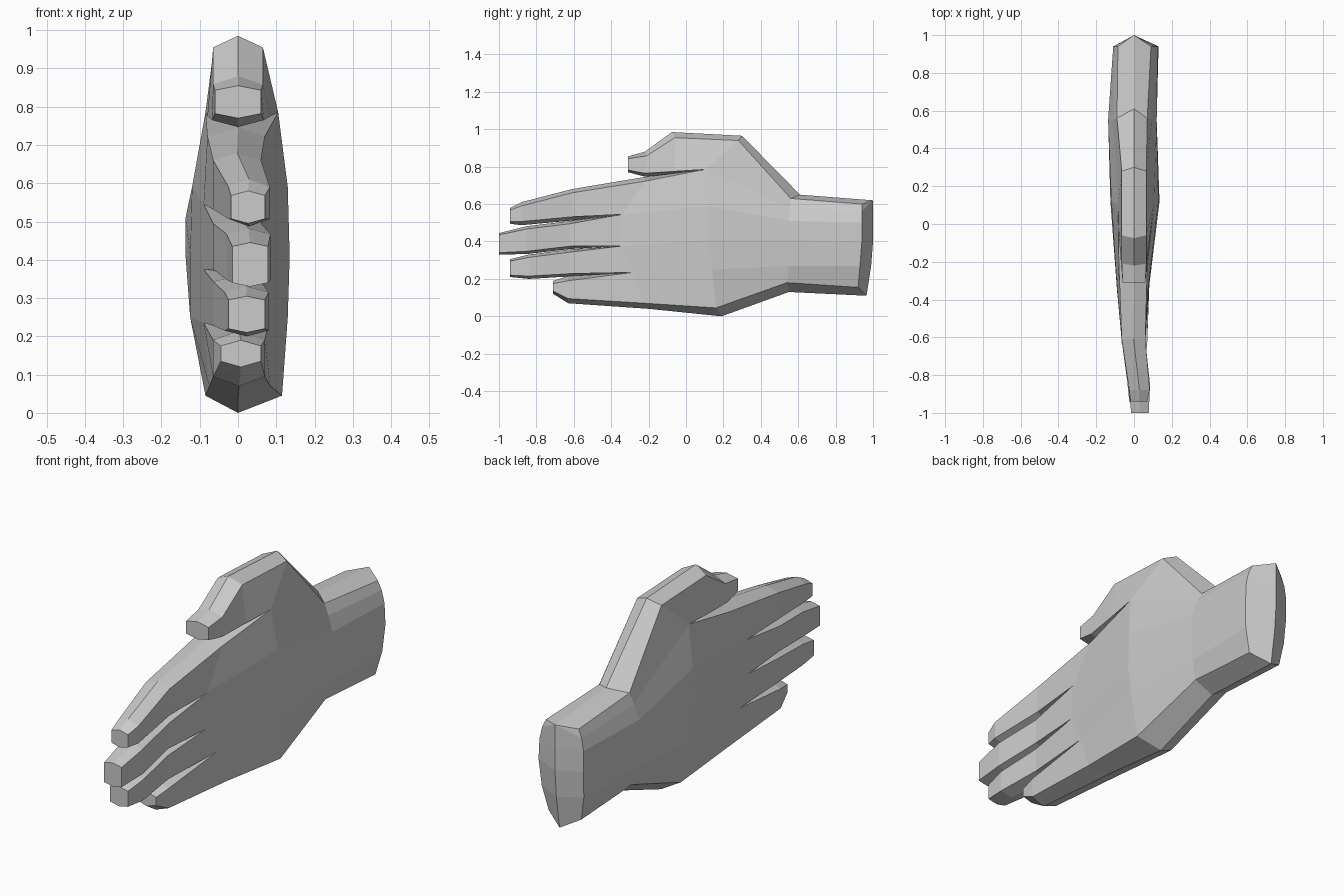
import bpy, bmesh

bm = bmesh.new()

# A row is (y, z, left x, right x); a ring is a bottom-to-top list of rows.


def ridge(row):
    y, z, xl, xr = row
    return (y, z, (xl + xr) / 2, (xl + xr) / 2)


def loft(rings, cap=False):
    loops = []
    for ring in rings:
        pts = [(xr, y, z) for y, z, xl, xr in ring]
        pts += [(xl, y, z) for y, z, xl, xr in reversed(ring)]
        loops.append([bm.verts.new(p) for p in pts])
    n = len(loops[0])
    for a, b in zip(loops, loops[1:]):
        for i in range(n):
            j = (i + 1) % n
            bm.faces.new((a[i], a[j], b[j], b[i]))
    if cap:
        bm.faces.new(loops[-1])


def section(y, lo, hi, xl, xr, inset):
    # Six-sided finger section with a ridge along top and bottom
    mid = (xl + xr) / 2
    return [(y, lo, mid, mid), (y, lo + inset, xl, xr),
            (y, hi - inset, xl, xr), (y, hi, mid, mid)]


# Wrist and back of the palm
wrist_end = [(.965, .11, 0, 0), (.965, .11, 0, 0), (.99, .27, 0, 0), (1, .40, 0, 0),
             (1, .50, 0, 0), (1, .62, 0, 0), (1, .62, 0, 0), (1, .62, 0, 0)]
wrist_rim = [(.965, .11, 0, 0), (.92, .155, -.085, .09), (.93, .27, -.105, .12),
             (.94, .40, -.11, .13), (.94, .50, -.11, .125), (.94, .56, -.10, .11),
             (.94, .60, -.085, .09), (1, .62, 0, 0)]
wrist = [(.55, .13, 0, 0), (.54, .18, -.09, .09), (.55, .27, -.125, .115),
         (.55, .41, -.137, .12), (.55, .51, -.137, .12), (.555, .58, -.11, .095),
         (.56, .63, -.09, .07), (.61, .65, 0, 0)]
palm = [(.19, .0, 0, 0), (.16, .045, -.085, .115), (.14, .25, -.125, .13),
        (.12, .41, -.125, .135), (.12, .59, -.12, .13), (.1, .785, -.085, .105),
        (.28, .94, -.065, .065), (.3, .965, 0, 0)]
loft([wrist_end, wrist_rim, wrist, palm])

# Front of the palm, ending at the roots of the fingers
knuckles = [(-.2, .04, 0, 0), (-.22, .07, -.075, .085), (-.28, .235, -.09, .08),
            (-.35, .375, -.09, .078), (-.34, .545, -.09, .075),
            (-.22, .722, -.08, .07), (-.22, .745, 0, 0)]
loft([palm[:6] + [ridge(palm[5])], knuckles])

# Thumb
loft([[ridge(palm[5])] + palm[5:],
      [(-.06, .76, 0, 0), (-.06, .775, -.08, .085), (-.06, .955, -.065, .065),
       (-.075, .985, 0, 0)],
      [(-.22, .747, 0, 0), (-.22, .765, -.068, .068), (-.21, .858, -.065, .065),
       (-.22, .88, 0, 0)],
      section(-.31, .77, .855, -.06, .06, .012)], cap=True)

# Four fingers, little finger to index
fingers = [
    [(-.63, .07, .215, -.065, .07, .025), (-.71, .12, .19, -.045, .06, .015)],
    [(-.62, .213, .358, -.065, .06, .015), (-.84, .20, .33, -.035, .08, .015),
     (-.94, .21, .305, -.025, .07, .01)],
    [(-.62, .36, .51, -.065, .06, .015), (-.85, .333, .482, -.03, .085, .015),
     (-1, .33, .445, -.015, .078, .01)],
    [(-.61, .512, .68, -.065, .06, .02), (-.88, .487, .61, -.025, .083, .02),
     (-.94, .495, .58, -.018, .07, .012)],
]
for i, stations in enumerate(fingers):
    lo, hi = knuckles[i + 1], knuckles[i + 2]
    bottom = knuckles[0] if i == 0 else ridge(lo)
    top = knuckles[6] if i == 3 else ridge(hi)
    loft([[bottom, lo, hi, top]] + [section(*s) for s in stations], cap=True)

# Weld the parts into one closed, flat-faced hand
bmesh.ops.remove_doubles(bm, verts=bm.verts, dist=.001)
bmesh.ops.recalc_face_normals(bm, faces=bm.faces)
mesh = bpy.data.meshes.new("hand")
bm.to_mesh(mesh)
bm.free()
bpy.context.collection.objects.link(bpy.data.objects.new("hand", mesh))
